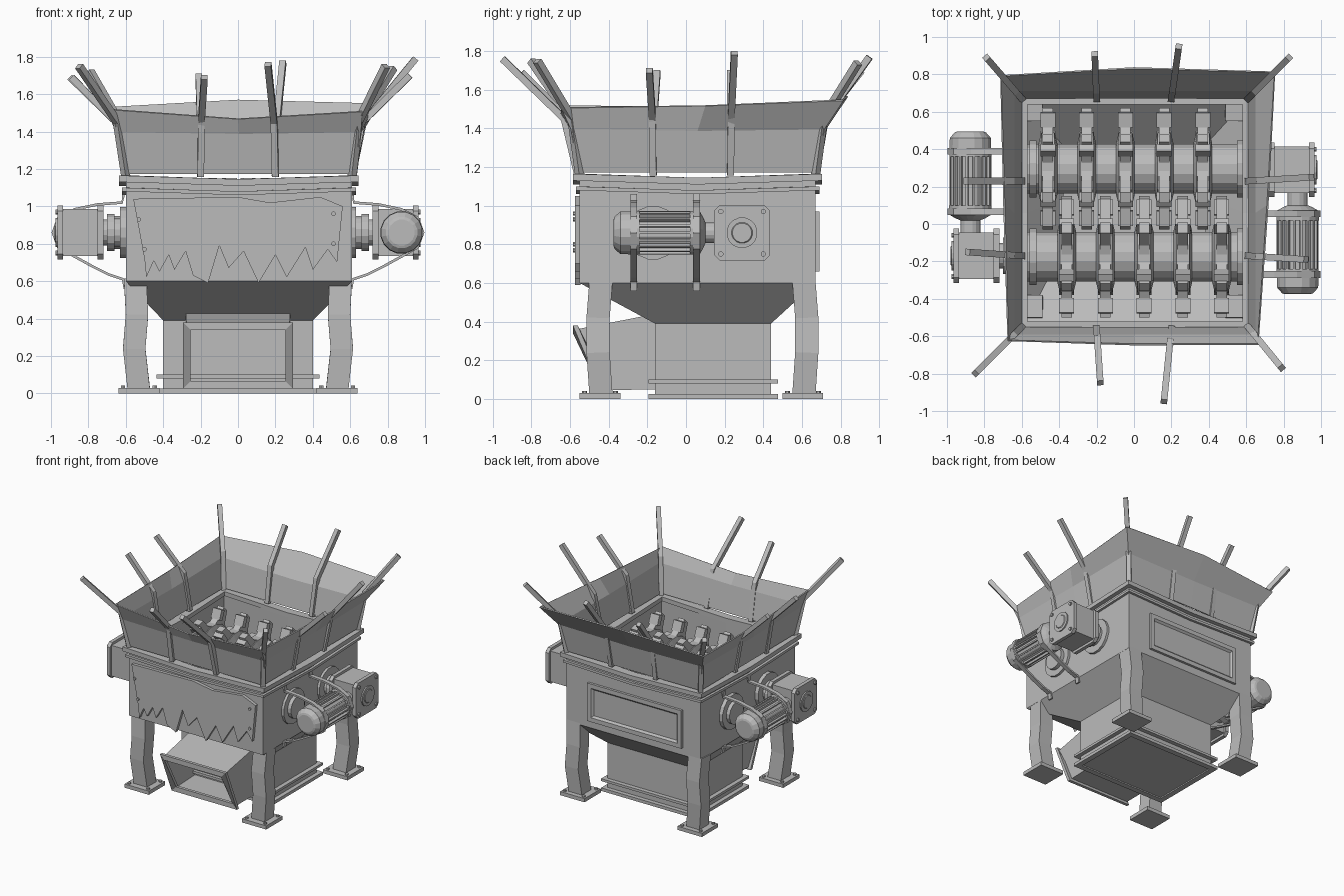
import bpy
import bmesh
from math import cos, sin, pi, radians
from mathutils import Vector, Matrix

default_cube = bpy.data.objects.get("Cube")
if default_cube:
    bpy.data.objects.remove(default_cube)

steel = bpy.data.materials.new("steel grey")
steel.use_nodes = True
GREY = (0.5, 0.5, 0.5, 1)
steel.diffuse_color = GREY
steel.node_tree.nodes["Principled BSDF"].inputs["Base Color"].default_value = GREY

MID_Y = 0.06      # middle of the machine body
AXLE_Z = 0.86     # height of both rotors and drives


def skin(name, rings, caps=(True, True), wall=0.0):
    """Join equal rings of points into one surface."""
    bm = bmesh.new()
    loops = [[bm.verts.new(p) for p in ring] for ring in rings]
    n = len(loops[0])
    for a, b in zip(loops, loops[1:]):
        for i in range(n):
            j = (i + 1) % n
            bm.faces.new((a[i], a[j], b[j], b[i]))
    for wanted, loop in zip(caps, (loops[0], loops[-1])):
        if wanted:
            bm.faces.new(loop)
    bmesh.ops.remove_doubles(bm, verts=bm.verts, dist=0.0001)
    bmesh.ops.recalc_face_normals(bm, faces=bm.faces)
    mesh = bpy.data.meshes.new(name)
    bm.to_mesh(mesh)
    bm.free()
    mesh.materials.append(steel)
    obj = bpy.data.objects.new(name, mesh)
    bpy.context.collection.objects.link(obj)
    if wall:
        shell = obj.modifiers.new("wall", 'SOLIDIFY')
        shell.thickness = wall
    return obj


def rect(x0, x1, y0, y1, z, sag=0.0):
    """Rectangle with side midpoints that may sag."""
    xm, ym, low = (x0 + x1) / 2, (y0 + y1) / 2, z - sag
    return [(x0, y0, z), (xm, y0, low), (x1, y0, z), (x1, ym, low),
            (x1, y1, z), (xm, y1, low), (x0, y1, z), (x0, ym, low)]


def body_rect(grow, z, sag=0.0):
    return rect(-0.6 - grow, 0.61 + grow, -0.55 - grow, 0.67 + grow, z, sag)


def chute_rect(grow, z):
    return rect(-0.4 - grow, 0.4 + grow, -0.16 - grow, 0.44 + grow, z)


def box(name, x0, x1, y0, y1, z0, z1):
    return skin(name, [rect(x0, x1, y0, y1, z0), rect(x0, x1, y0, y1, z1)])


def lathe(name, axis, centre, profile, n=16):
    """Turn (offset, radius) pairs around the x, y or z axis."""
    rings = []
    for t, r in profile:
        ring = []
        for k in range(n):
            u, v = r * cos(2 * pi * (k + .5) / n), r * sin(2 * pi * (k + .5) / n)
            p = {"x": (t, u, v), "y": (u, t, v), "z": (u, v, t)}[axis]
            ring.append(Vector(centre) + Vector(p))
        rings.append(ring)
    return skin(name, rings)


def bar(name, path, side, width, depth):
    """Sweep a flat-sided bar along a path."""
    pts = [Vector(p) for p in path]
    side = Vector(side).normalized()
    rings = []
    for i, p in enumerate(pts):
        along = (pts[min(i + 1, len(pts) - 1)] - pts[max(i - 1, 0)]).normalized()
        out = side.cross(along).normalized() * depth / 2
        s = side * width / 2
        rings.append([p + s + out, p - s + out, p - s - out, p + s - out])
    return skin(name, rings)


# Body, tapered underside and discharge chute in one open shell
skin("body_shell", [body_rect(0, 1.15, 0.02), body_rect(0, 0.6), chute_rect(0, 0.39),
                    chute_rect(0, 0.01)], (False, True), 0.025)


# Lips around the body top and the chute foot
def lip(name, maker, inner, outer, z0, z1, *sag):
    rings = [maker(inner, z0, *sag), maker(outer, z0, *sag),
             maker(outer, z1, *sag), maker(inner, z1, *sag)]
    skin(name, rings + rings[:1], (False, False))


lip("rim_upper_lip", body_rect, -0.03, 0.035, 1.13, 1.165, 0.02)
lip("rim_lower_lip", body_rect, -0.01, 0.02, 1.08, 1.10, 0.02)
lip("foot_lower_lip", chute_rect, -0.01, 0.035, 0, 0.025)
lip("foot_upper_lip", chute_rect, -0.01, 0.035, 0.08, 0.1)

# Flared and slightly dented feed hopper
hopper_top = [(-0.67, -0.62, 1.52), (0, -0.64, 1.47), (0.66, -0.64, 1.51), (0.71, 0.1, 1.52),
              (0.75, 0.81, 1.55), (0, 0.83, 1.57), (-0.71, 0.79, 1.53), (-0.69, 0.1, 1.51)]
skin("feed_hopper", [body_rect(0, 1.175), body_rect(0.04, 1.4, 0.01), hopper_top],
     (False, False), 0.01)

# Bent stakes around the hopper: foot position, then tip
stakes = [((-0.2, -0.56), (-0.18, -0.85, 1.69)), ((0.2, -0.56), (0.16, -0.95, 1.76)),
          ((-0.2, 0.67), (-0.21, 0.91, 1.7)), ((0.2, 0.67), (0.24, 0.95, 1.77)),
          ((-0.6, 0.23), (-0.9, 0.23, 1.69)), ((-0.6, -0.17), (-0.89, -0.15, 1.69)),
          ((0.61, 0.23), (0.95, 0.25, 1.79)), ((0.61, -0.17), (0.92, -0.19, 1.7)),
          ((-0.6, -0.55), (-0.85, -0.8, 1.75)), ((0.61, -0.55), (0.79, -0.77, 1.75)),
          ((-0.6, 0.67), (-0.79, 0.89, 1.72)), ((0.61, 0.67), (0.83, 0.89, 1.74))]
for foot, tip in stakes:
    base, tip = Vector((*foot, 1.16)), Vector(tip)
    knee = base.lerp(tip, 0.18)
    knee.z = 1.45
    lean = tip - base
    bar("hopper_stake", [base, knee, tip], (-lean.y, lean.x, 0), 0.035, 0.035)

# Legs with bolted feet
for sx in (-1, 1):
    for y, kick in ((-0.44, -0.015), (0.61, 0.015)):
        path = [(sx * 0.55, y, 0.61), (sx * 0.54, y + kick, 0.42),
                (sx * 0.555, y + kick, 0.24), (sx * 0.53, y, 0.02)]
        bar("leg", path, (1, 0, 0), 0.12, 0.12)
        box("foot_plate", sx * 0.53 - 0.11, sx * 0.53 + 0.11, y - 0.11, y + 0.1, 0, 0.03)
        for bx in (-0.085, 0.085):
            for by in (-0.085, 0.075):
                lathe("foot_bolt", "z", (sx * 0.53 + bx, y + by, 0.03), [(0, 0.013), (0.012, 0.013)], 6)


# Front spout with a framed, tilted mouth
def mouth(grow, push):
    w = 0.275 + grow
    return [(-w, -0.42 - push, 0.045 - grow), (w, -0.42 - push, 0.045 - grow),
            (w, -0.57 - push, 0.36 + grow), (-w, -0.57 - push, 0.36 + grow)]


throat = [(x, -0.16, z) for x, z in ((-0.28, 0.05), (0.28, 0.05), (0.28, 0.44), (-0.28, 0.44))]
skin("spout", [throat, mouth(0, 0)], (True, False), 0.015)
frame = [mouth(-0.02, -0.01), mouth(0.02, -0.01), mouth(0.02, 0.015), mouth(-0.02, 0.015)]
skin("spout_frame", frame + frame[:1], (False, False))

# Torn plate on the front
outline = [(-0.56, 1.04), (-0.5, 0.72), (-0.49, 0.62), (-0.45, 0.71), (-0.42, 0.65),
           (-0.37, 0.74), (-0.34, 0.66), (-0.28, 0.76), (-0.24, 0.63), (-0.16, 0.59),
           (-0.1, 0.79), (-0.05, 0.67), (0.03, 0.76), (0.11, 0.59), (0.2, 0.74),
           (0.26, 0.62), (0.36, 0.78), (0.4, 0.66), (0.48, 0.77), (0.53, 0.7),
           (0.56, 1.0), (0.44, 1.05), (0.17, 1.02), (0, 1.05)]
skin("torn_front_plate", [[(x, y, z) for x, z in outline] for y in (-0.575, -0.545)])
for x, z in ((-0.53, 0.93), (-0.5, 0.77), (0.51, 0.96), (0.51, 0.8)):
    lathe("plate_bolt", "y", (x, -0.575, z), [(-0.01, 0.012), (0, 0.012)], 8)


# Framed hatch on the back
def hatch(grow, y):
    return [(x, y, z) for x, z in ((-0.44 - grow, 0.66 - grow), (0.41 + grow, 0.66 - grow),
                                   (0.41 + grow, 0.97 + grow), (-0.44 - grow, 0.97 + grow))]


skin("back_hatch", [hatch(0, 0.66), hatch(0, 0.69), hatch(-0.035, 0.69), hatch(-0.05, 0.675)])


# Cutting rotors: axle, thick hubs, toothed discs and bolted cutters
def rotor(y, first_x, turn):
    lathe("rotor_axle", "x", (0, y, AXLE_Z), [(-0.58, 0.135), (0.59, 0.135)])
    for x in (-0.56, 0.55):
        lathe("rotor_collar", "x", (x, y, AXLE_Z), [(0, 0.155), (0.04, 0.155)])
    tooth = ((-32, 0.19), (-14, 0.22), (-6, 0.31), (4, 0.325), (9, 0.25), (20, 0.2))
    for k in range(5):
        x = first_x + k * 0.207
        lathe("cutter_hub", "x", (x, y, AXLE_Z), [(-0.05, 0.14), (-0.035, 0.2), (0.035, 0.2), (0.05, 0.14)])
        profile = []
        for t in range(6):
            for a, r in tooth:
                angle = radians(t * 60 + a)
                profile.append((y + turn * r * cos(angle), AXLE_Z + r * sin(angle)))
            mid = radians(t * 60 + 8)
            c = Vector((x, y + turn * 0.265 * cos(mid), AXLE_Z + 0.265 * sin(mid)))
            out = Vector((0, turn * cos(mid), sin(mid)))
            bar("cutter_block", [c - out * 0.04, c + out * 0.04], (1, 0, 0), 0.08, 0.04)
        skin("cutter_disc", [[(x + s, py, pz) for py, pz in profile] for s in (-0.028, 0.028)])


rotor(MID_Y + 0.235, -0.46, 1)
rotor(MID_Y - 0.235, -0.36, -1)

# Drive: coupling, gearbox, finned motor and wrapped straps
GEAR_Y = MID_Y + 0.23
MOTOR_X = 0.875
drive = [
    lathe("coupling", "x", (0.6, GEAR_Y, AXLE_Z),
          [(0, 0.14), (0.03, 0.14), (0.03, 0.08), (0.06, 0.08), (0.06, 0.1),
           (0.1, 0.1), (0.1, 0.07), (0.15, 0.07)]),
    lathe("idle_bearing", "x", (0.6, MID_Y - 0.23, AXLE_Z),
          [(0, 0.14), (0.03, 0.14), (0.03, 0.09), (0.06, 0.09)]),
    box("gearbox", 0.74, 0.94, GEAR_Y - 0.125, GEAR_Y + 0.125, AXLE_Z - 0.125, AXLE_Z + 0.125),
    lathe("gearbox_hub", "x", (0.96, GEAR_Y, AXLE_Z),
          [(0, 0.08), (0.015, 0.08), (0.015, 0.055), (0.02, 0.05)]),
    lathe("motor", "y", (MOTOR_X, 0, AXLE_Z),
          [(-0.375, 0.07), (-0.37, 0.085), (-0.34, 0.112), (-0.24, 0.115), (-0.24, 0.095),
           (0.02, 0.095), (0.02, 0.115), (0.07, 0.115), (0.09, 0.08), (0.1, 0.055), (0.18, 0.055)]),
]
for x in (0.72, 0.935):
    s, cut = 0.145, 0.03
    corner = [(s, -s + cut), (s, s - cut), (s - cut, s), (cut - s, s),
              (-s, s - cut), (-s, cut - s), (cut - s, -s), (s - cut, -s)]
    drive.append(skin("gearbox_flange", [[(px, GEAR_Y + a, AXLE_Z + b) for a, b in corner]
                                         for px in (x, x + 0.03)]))
for a in (-0.11, 0.11):
    for b in (-0.11, 0.11):
        drive.append(lathe("flange_bolt", "x", (0.965, GEAR_Y + a, AXLE_Z + b),
                           [(0, 0.014), (0.012, 0.014)], 8))
for k in range(18):
    a = k * pi / 9
    out = Vector((cos(a), 0, sin(a)))
    c = Vector((MOTOR_X, 0, AXLE_Z)) + out * 0.1
    drive.append(bar("motor_fin", [c + Vector((0, -0.24, 0)), c + Vector((0, 0.02, 0))],
                     out, 0.025, 0.012))
strap = [(0.612, 1.06), (0.62, 1.02), (0.75, 1.01), (0.87, 0.985), (0.96, 0.94), (0.99, 0.86),
         (0.96, 0.78), (0.88, 0.735), (0.78, 0.68), (0.69, 0.635), (0.615, 0.61), (0.605, 0.56)]
for y in (-0.27, 0.055):
    drive.append(bar("motor_strap", [(x, y, z) for x, z in strap], (0, 1, 0), 0.035, 0.014))

# Second drive is the first turned half way round the body
half_turn = (Matrix.Translation((0, MID_Y, 0)) @ Matrix.Rotation(pi, 4, 'Z')
             @ Matrix.Translation((0, -MID_Y, 0)))
for part in drive:
    twin = part.copy()
    twin.data = part.data.copy()
    twin.data.transform(half_turn)
    bpy.context.collection.objects.link(twin)
